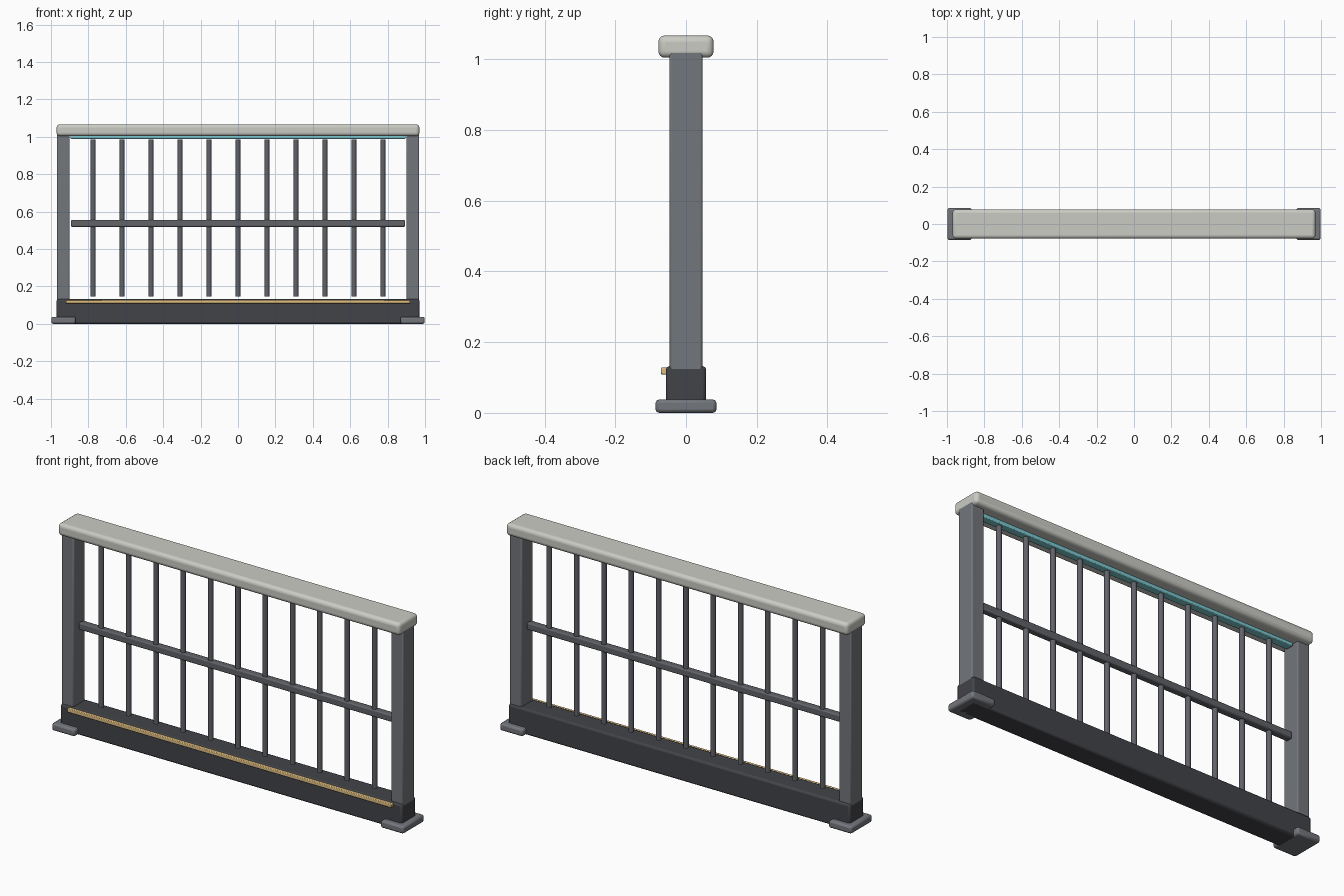
import bpy, math

if "Cube" in bpy.data.objects:
    bpy.data.objects.remove(bpy.data.objects["Cube"])


def material(name, rgb):
    m = bpy.data.materials.new(name)
    m.diffuse_color = (*rgb, 1)
    m.use_nodes = True
    m.node_tree.nodes["Principled BSDF"].inputs["Base Color"].default_value = m.diffuse_color
    return m


DARK = material("dark_metal", (0.055, 0.057, 0.065))
STEEL = material("steel", (0.17, 0.18, 0.20))
ROD = material("rod_grey", (0.12, 0.125, 0.14))
PALE = material("pale_cap", (0.60, 0.60, 0.56))
GOLD = material("amber", (0.75, 0.52, 0.22))
CYAN = material("cyan", (0.20, 0.58, 0.63))


def finish(o, name, mat):
    o.name = name
    o.data.materials.append(mat)
    bpy.ops.object.shade_smooth_by_angle(angle=math.radians(35))


def box(name, x, y, z, mat, bevel, segments=2):
    """Bevelled box from (min, max) ranges."""
    bpy.ops.mesh.primitive_cube_add(
        size=1, location=[(a + b) / 2 for a, b in (x, y, z)])
    o = bpy.context.object
    o.scale = [b - a for a, b in (x, y, z)]
    bpy.ops.object.transform_apply(location=False, scale=True)
    mod = o.modifiers.new("bevel", "BEVEL")
    mod.width, mod.segments = bevel, segments
    finish(o, name, mat)


# Kerb base and rounded handrail
box("base", (-0.97, 0.97), (-0.057, 0.057), (0, 0.132), DARK, 0.01)
box("handrail", (-0.97, 0.97), (-0.078, 0.078), (1.004, 1.067), PALE, 0.018, 4)

# End posts and feet
for side, s in (("left", -1), ("right", 1)):
    box(side + "_post", sorted((s * 0.90, s * 0.969)), (-0.047, 0.047),
        (0.115, 1.025), STEEL, 0.006)
    box(side + "_foot", sorted((s * 0.868, s * 0.998)), (-0.086, 0.086),
        (0, 0.038), STEEL, 0.01)

# Middle rail
box("middle_rail", (-0.893, 0.893), (-0.018, 0.018), (0.519, 0.555), ROD, 0.006)

# Light strips: amber on the base front, cyan under the handrail
box("base_strip", (-0.92, 0.92), (-0.071, -0.05), (0.109, 0.128), GOLD, 0.003)
box("under_strip", (-0.895, 0.895), (-0.02, 0.02), (0.988, 1.008), CYAN, 0.004)

# Balusters
for i in range(11):
    bpy.ops.mesh.primitive_cylinder_add(
        vertices=12, radius=0.013, depth=0.838,
        location=((i - 5) * 0.155, 0, 0.566))
    finish(bpy.context.object, f"baluster_{i + 1}", ROD)
